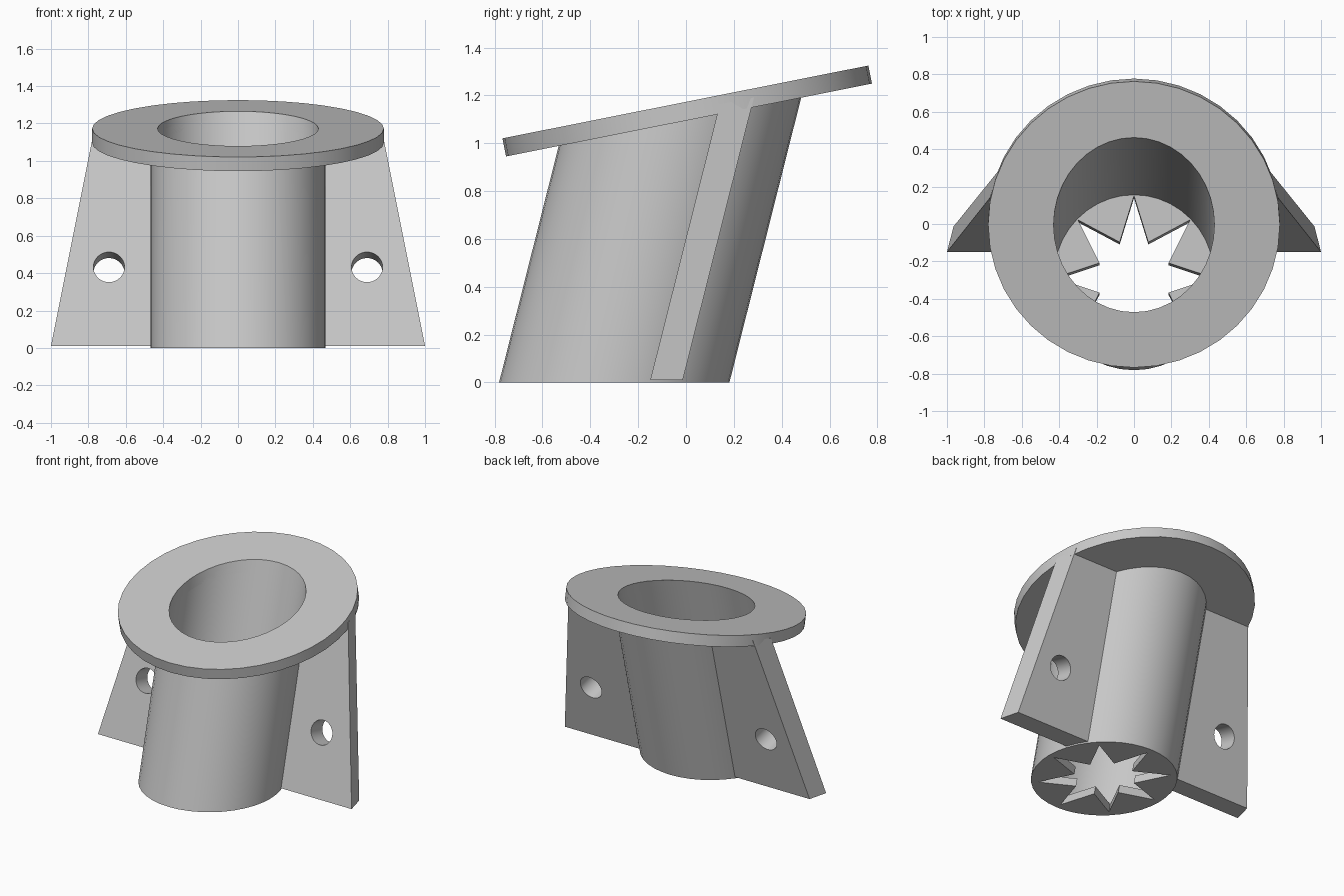
import bpy, bmesh, math
from mathutils import Matrix

if "Cube" in bpy.data.objects:
    bpy.data.objects.remove(bpy.data.objects["Cube"])

LEAN = 0.252          # y shift per unit of height for the leaning parts
TILT = 0.199          # slope of the flange plane
CY = -0.30            # tube centre on the ground
SEG = 40

grey = bpy.data.materials.new("light_grey")
grey.diffuse_color = (0.58, 0.58, 0.58, 1)
grey.use_nodes = True
grey.node_tree.nodes["Principled BSDF"].inputs["Base Color"].default_value = grey.diffuse_color


def finish(bm, name):
    bmesh.ops.recalc_face_normals(bm, faces=bm.faces)
    me = bpy.data.meshes.new(name)
    bm.to_mesh(me)
    bm.free()
    me.materials.append(grey)
    ob = bpy.data.objects.new(name, me)
    bpy.context.collection.objects.link(ob)
    return ob


def leaning_prism(name, outline, z0, top, taper=None):
    """Prism leaning backwards; outline is given at z = 0, top follows the flange slope."""
    bm = bmesh.new()
    low, high = [], []
    for i, (x, y) in enumerate(outline):
        z1 = (top + TILT * y) / (1 - LEAN * TILT)
        t = taper[i] if taper else 0
        low.append(bm.verts.new((x - t * z0, y + LEAN * z0, z0)))
        high.append(bm.verts.new((x - t * z1, y + LEAN * z1, z1)))
    n = len(outline)
    bm.faces.new(low)
    bm.faces.new(high)
    for i in range(n):
        j = (i + 1) % n
        bm.faces.new((low[i], low[j], high[j], high[i]))
    return finish(bm, name)


def ring(radii, n):
    """Closed outline around the tube centre, cycling through the radii."""
    stretch = math.sqrt(1 + LEAN ** 2)
    pts = []
    for i in range(n):
        a = math.pi / 2 + 2 * math.pi * i / n
        r = radii[i % len(radii)]
        pts.append((r * math.cos(a), CY + r * stretch * math.sin(a)))
    return pts


def cylinder(name, r, depth, centre, angle):
    bm = bmesh.new()
    bmesh.ops.create_cone(bm, cap_ends=True, segments=SEG, radius1=r, radius2=r, depth=depth,
                          matrix=Matrix.Translation(centre) @ Matrix.Rotation(angle, 4, 'X'))
    return finish(bm, name)


def cut(ob, *cutters):
    bpy.context.view_layer.objects.active = ob
    for c in cutters:
        m = ob.modifiers.new("cut", 'BOOLEAN')
        m.operation, m.solver, m.object = 'DIFFERENCE', 'EXACT', c
        bpy.ops.object.modifier_apply(modifier=m.name)


# Cutters: tube bore and star opening in the floor
bore = leaning_prism("bore_cutter", ring([0.43], SEG), 0.05, 1.5)
star = leaning_prism("star_cutter", ring([0.425, 0.2], 16), -0.1, 0.3)

# Leaning tube with a thin floor
tube = leaning_prism("tube", ring([0.467], SEG), 0.0, 1.135)
cut(tube, bore, star)

# Tilted flange disc
ang = math.atan(TILT)
flange = cylinder("flange", 0.78, 0.077, (0, 0.005, 1.135), ang)
cut(flange, bore)

# Side wings with bolt holes square to their faces
parts, cutters = [tube, flange], [bore, star]
for side, label in ((-1, "left"), (1, "right")):
    outline = [(side * x, y) for x, y in
               ((0.425, -0.152), (1.002, -0.152), (0.967, -0.016), (0.352, -0.016))]
    wing = leaning_prism(label + "_wing", outline, 0.01, 1.135,
                         [0, side * 0.2, side * 0.203, 0])
    hole = cylinder(label + "_hole_cutter", 0.083, 0.8, (side * 0.69, -0.043, 0.432),
                    math.pi / 2 - math.atan(LEAN))
    cut(wing, hole)
    parts.append(wing)
    cutters.append(hole)

for c in cutters:
    bpy.data.objects.remove(c, do_unlink=True)

# Smooth round walls, sharp edges
for ob in parts:
    bpy.ops.object.select_all(action='DESELECT')
    ob.select_set(True)
    bpy.context.view_layer.objects.active = ob
    bpy.ops.object.shade_smooth_by_angle(angle=math.radians(30))
